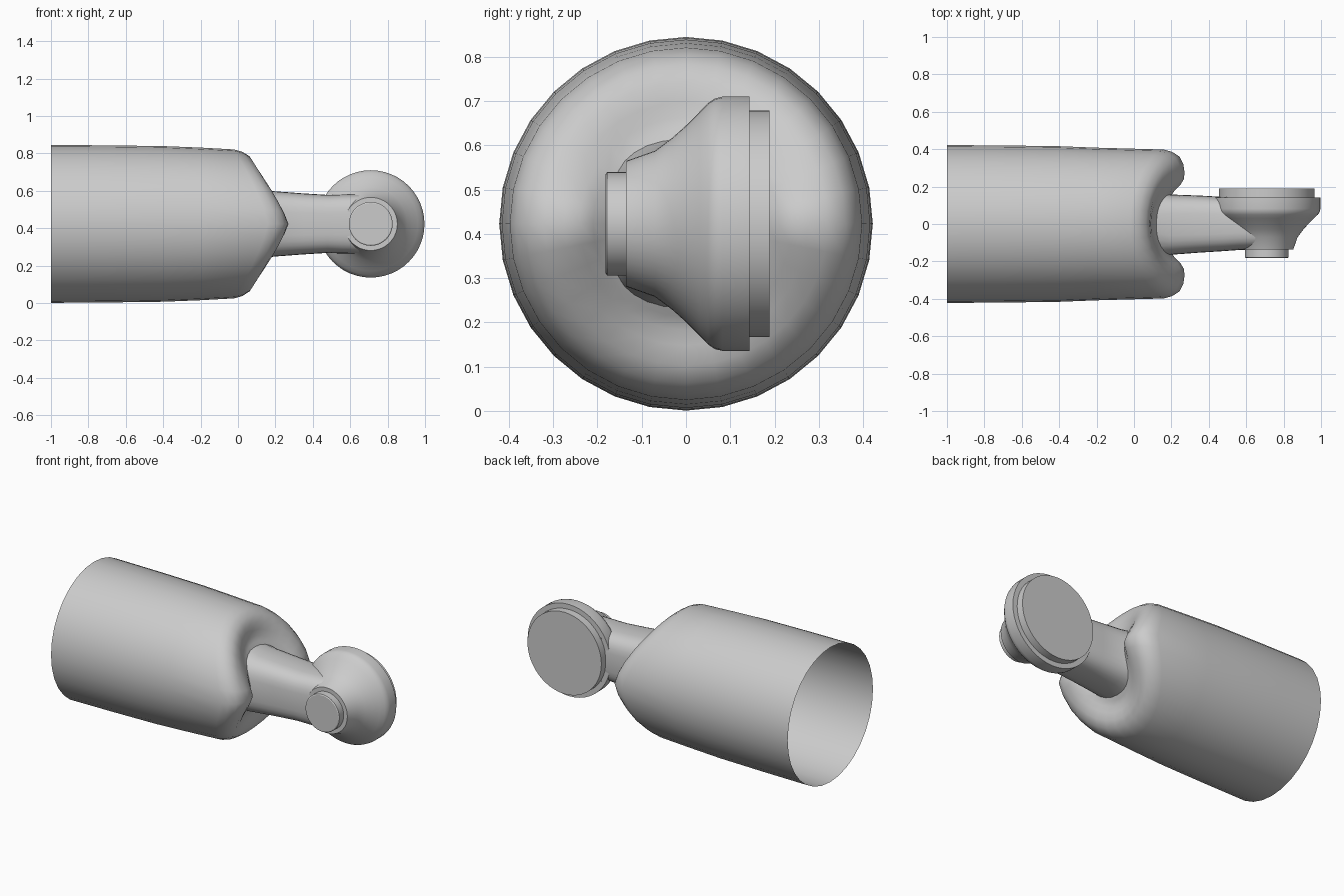
import bpy, bmesh
from math import sin, cos, pi, copysign

if "Cube" in bpy.data.objects:
    bpy.data.objects.remove(bpy.data.objects["Cube"])

CZ = 0.423   # height of the common axis


def loft(name, rings, cap_start=False, cap_end=False, angle=35):
    """Skin a list of closed point rings into one mesh object."""
    bm = bmesh.new()
    loops = [[bm.verts.new(p) for p in ring] for ring in rings]
    n = len(loops[0])
    for a, b in zip(loops, loops[1:]):
        for i in range(n):
            j = (i + 1) % n
            bm.faces.new((a[i], a[j], b[j], b[i]))
    if cap_start:
        bm.faces.new(loops[0][::-1])
    if cap_end:
        bm.faces.new(loops[-1])
    bmesh.ops.recalc_face_normals(bm, faces=bm.faces)
    me = bpy.data.meshes.new(name)
    bm.to_mesh(me)
    bm.free()
    ob = bpy.data.objects.new(name, me)
    bpy.context.collection.objects.link(ob)
    bpy.ops.object.select_all(action='DESELECT')
    ob.select_set(True)
    bpy.context.view_layer.objects.active = ob
    bpy.ops.object.shade_smooth_by_angle(angle=angle * pi / 180)
    return ob


def ang(n):
    return [2 * pi * i / n for i in range(n)]


def lathe_y(name, profile, x=0.71, n=48):
    """Turned part around the y axis; profile is (y, radius)."""
    rings = [[(x + r * cos(t), y, CZ + r * sin(t)) for t in ang(n)] for y, r in profile]
    return loft(name, rings, True, True, 30)


# Sleeve: open tapered tube whose end is saddle shaped, with two side horns
def rim(t):
    return 0.27 - 0.18 * abs(sin(t)) ** 1.3


def sleeve_ring(r, xf):
    return [(xf(t), r * cos(t), CZ + r * sin(t)) for t in ang(32)]


rings = [sleeve_ring(r, lambda t, x=x: x)
         for x, r in [(-1, 0.422), (-0.7, 0.420), (-0.4, 0.416), (-0.2, 0.408)]]
for r, drop in [(0.398, 0.11), (0.385, 0.065), (0.36, 0.027), (0.32, 0.006), (0.275, 0)]:
    rings.append(sleeve_ring(r, lambda t, d=drop: rim(t) - d))
for r, w in [(0.24, 0.97), (0.21, 0.8), (0.18, 0.5), (0.14, 0.25), (0.08, 0.08), (0.02, 0)]:
    rings.append(sleeve_ring(r, lambda t, w=w: 0.165 + (rim(t) - 0.165) * w))
loft("sleeve", rings, cap_end=True, angle=50)


# Arm: rounded-box sections (x, y min, y max, half height)
def section(x, y0, y1, h, e=0.62):
    cy, hy = (y0 + y1) / 2, (y1 - y0) / 2
    return [(x, cy + hy * copysign(abs(cos(t)) ** e, cos(t)),
             CZ + h * copysign(abs(sin(t)) ** e, sin(t))) for t in ang(32)]


loft("arm", [section(0.10, -0.20, 0.20, 0.195, 0.9),
             section(0.19, -0.165, 0.158, 0.175),
             section(0.35, -0.153, 0.152, 0.163),
             section(0.48, -0.145, 0.145, 0.155),
             section(0.56, -0.139, 0.14, 0.158),
             section(0.71, -0.133, 0.13, 0.160)], True, True)

# Wrist hub: stepped collar flaring into a wide bell
lathe_y("wrist_hub", [(-0.135, 0.142), (-0.07, 0.165), (-0.03, 0.195), (0.0, 0.222),
                      (0.03, 0.252), (0.05, 0.273), (0.065, 0.283), (0.082, 0.287),
                      (0.143, 0.287)])
# Round caps on both faces of the hub
lathe_y("front_cap", [(-0.182, 0.111), (-0.178, 0.117), (-0.12, 0.117)])
lathe_y("back_plate", [(0.13, 0.256), (0.189, 0.256)])

# Small screws beside the hub on the arm
for s in (-1, 1):
    z = CZ + s * 0.13
    loft("arm_screw", [[(0.495 + 0.01 * cos(t), y, z + 0.01 * sin(t)) for t in ang(10)]
                       for y in (0.09, 0.145)], True, True)
